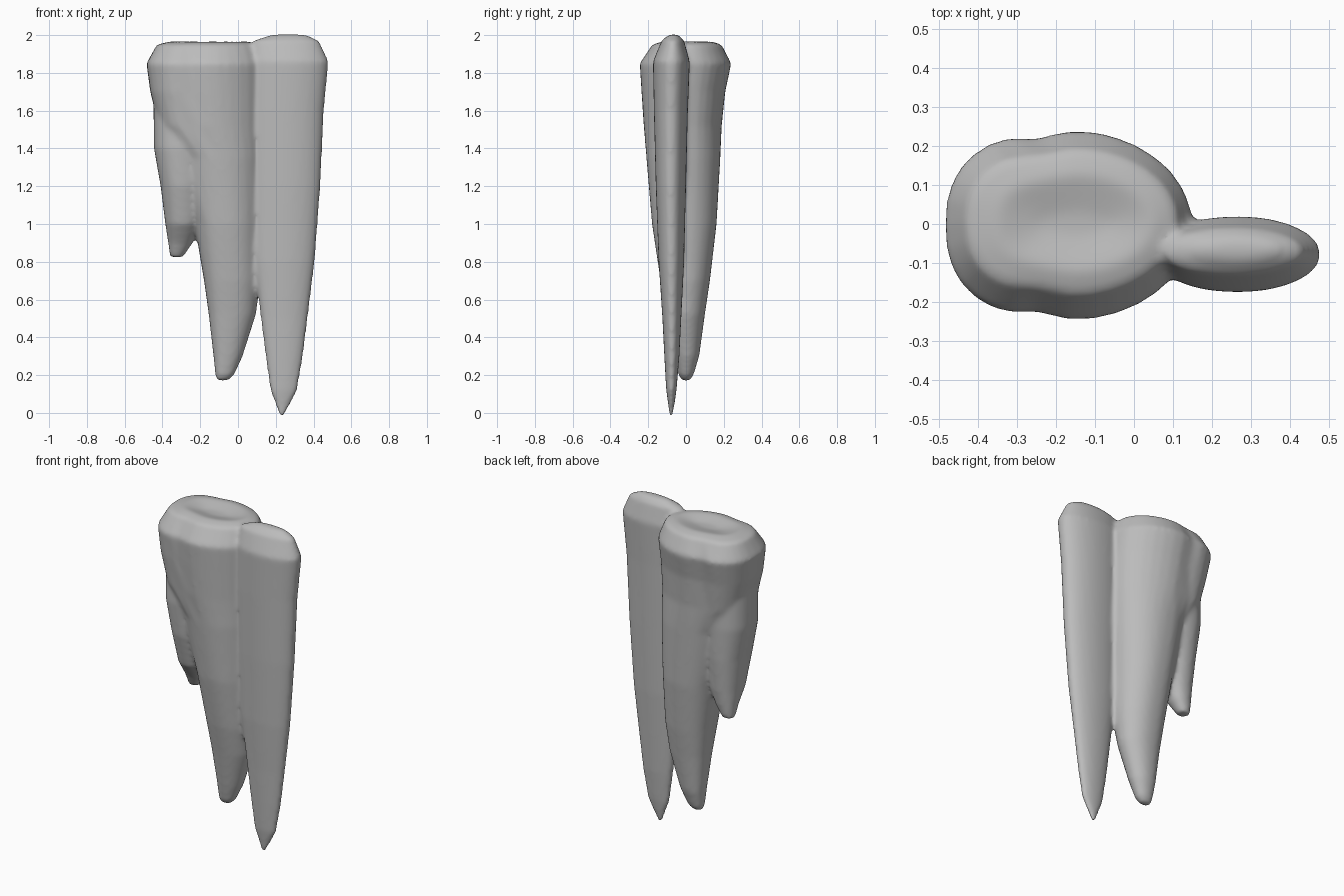
import bpy, bmesh, math

stone = bpy.data.materials.new("pale grey stone")
stone.diffuse_color = (0.5, 0.5, 0.5, 1)
SIDES = 32


def spike(bm, rings, power_left, power_right, dent=0.0, dent_x=0.0):
    """Loft closed rounded rings: z, x min, x max, y min, y max.
    dent presses a shallow vertical groove into front and back at dent_x."""
    loops = []
    for z, x0, x1, y0, y1 in rings:
        loop = []
        for i in range(SIDES):
            a = 2 * math.pi * i / SIDES
            c, s = math.cos(a), math.sin(a)
            e = 2 / (power_right if c > 0 else power_left)
            x = (x0 + x1) / 2 + math.copysign(abs(c) ** e, c) * (x1 - x0) / 2
            py = math.copysign(abs(s) ** e, s)
            py *= 1 - dent * math.exp(-((x - dent_x) / 0.06) ** 2)
            loop.append(bm.verts.new((x, (y0 + y1) / 2 + py * (y1 - y0) / 2, z)))
        loops.append(loop)
    for a, b in zip(loops, loops[1:]):
        for i in range(SIDES):
            j = (i + 1) % SIDES
            bm.faces.new((a[i], b[i], b[j], a[j]))
    bm.faces.new(loops[0])
    bm.faces.new(loops[-1][::-1])


bm = bmesh.new()
# thick central trunk with a dished top
spike(bm, [
    (1.945, -0.24, -0.06, -0.03, 0.03),
    (1.968, -0.35, 0.05, -0.12, 0.13),
    (1.95, -0.43, 0.11, -0.18, 0.19),
    (1.85, -0.485, 0.15, -0.248, 0.243),
    (1.70, -0.465, 0.145, -0.238, 0.21),
    (1.52, -0.42, 0.14, -0.225, 0.19),
    (1.35, -0.32, 0.14, -0.21, 0.182),
    (1.00, -0.23, 0.13, -0.18, 0.162),
    (0.70, -0.18, 0.12, -0.135, 0.127),
    (0.52, -0.155, 0.095, -0.10, 0.10),
    (0.30, -0.13, 0.025, -0.06, 0.07),
    (0.20, -0.12, -0.02, -0.04, 0.04),
    (0.17, -0.115, -0.05, -0.02, 0.02)], 2.5, 2.0, 0.08, -0.25)
# short left spike
spike(bm, [
    (1.80, -0.45, -0.15, -0.16, 0.14),
    (1.40, -0.445, -0.15, -0.17, 0.14),
    (1.20, -0.41, -0.17, -0.15, 0.13),
    (1.00, -0.385, -0.195, -0.10, 0.11),
    (0.90, -0.37, -0.24, -0.03, 0.095),
    (0.825, -0.36, -0.29, 0.01, 0.08)], 2.2, 2.2)
# long thin right spike
spike(bm, [
    (2.003, 0.18, 0.36, -0.09, -0.04),
    (1.97, 0.08, 0.43, -0.13, -0.01),
    (1.86, 0.06, 0.48, -0.175, 0.02),
    (1.60, 0.06, 0.455, -0.17, 0.01),
    (1.20, 0.07, 0.437, -0.16, 0.0),
    (0.80, 0.085, 0.407, -0.145, -0.01),
    (0.50, 0.12, 0.37, -0.125, -0.025),
    (0.30, 0.145, 0.345, -0.115, -0.035),
    (0.12, 0.17, 0.315, -0.105, -0.05),
    (0.05, 0.195, 0.28, -0.095, -0.06),
    (-0.015, 0.22, 0.245, -0.09, -0.07)], 2.2, 2.0)
bmesh.ops.recalc_face_normals(bm, faces=bm.faces)

mesh = bpy.data.meshes.new("stalactite_cluster")
bm.to_mesh(mesh)
bm.free()
mesh.materials.append(stone)
cluster = bpy.data.objects.new("stalactite_cluster", mesh)
bpy.context.collection.objects.link(cluster)

# melt the three spikes into one skin
remesh = cluster.modifiers.new("melt together", 'REMESH')
remesh.mode = 'VOXEL'
remesh.voxel_size = 0.012
remesh.use_smooth_shade = True
smooth = cluster.modifiers.new("soften", 'SMOOTH')
smooth.factor = 0.5
smooth.iterations = 10
